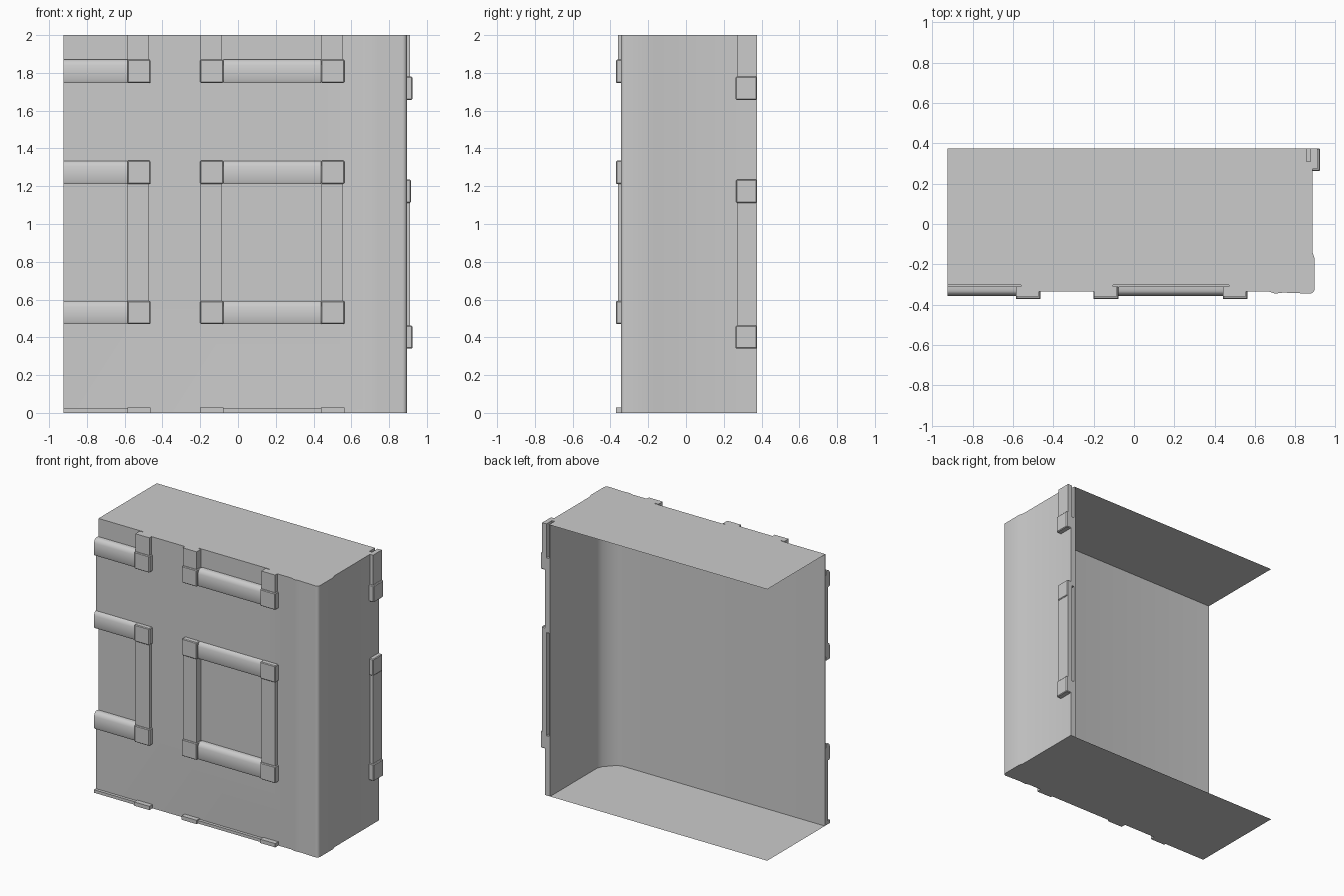
import bpy, bmesh, math

cube = bpy.data.objects.get("Cube")
if cube:
    bpy.data.objects.remove(cube, do_unlink=True)

stone = bpy.data.materials.new("grey_stone")
stone.use_nodes = True
GREY = (0.6, 0.6, 0.6, 1)
stone.diffuse_color = GREY
stone.node_tree.nodes["Principled BSDF"].inputs["Base Color"].default_value = GREY

X0, BACK, TOP = -0.925, 0.375, 2.0


def finish(name, bm):
    bmesh.ops.recalc_face_normals(bm, faces=bm.faces)
    mesh = bpy.data.meshes.new(name)
    bm.to_mesh(mesh)
    bm.free()
    mesh.materials.append(stone)
    obj = bpy.data.objects.new(name, mesh)
    bpy.context.collection.objects.link(obj)
    return obj


def box(name, x, y, z, bevel=0.0):
    bm = bmesh.new()
    bmesh.ops.create_cube(bm, size=1)
    for v in bm.verts:
        v.co = [r[0] + (c + 0.5) * (r[1] - r[0]) for c, r in zip(v.co, (x, y, z))]
    if bevel:
        bmesh.ops.bevel(bm, geom=bm.edges[:], offset=bevel, segments=1, affect='EDGES')
    return finish(name, bm)


def select(obj):
    bpy.ops.object.select_all(action='DESELECT')
    obj.select_set(True)
    bpy.context.view_layer.objects.active = obj


def sheet(points, z):
    bm = bmesh.new()
    bm.faces.new([bm.verts.new((x, y, z)) for x, y in points])
    return bm


# Wall plan: flat front, rounded corner pilaster, flat side
outer = [(X0, -0.335), (0.67, -0.335), (0.7, -0.345), (0.74, -0.34)]
outer += [(0.87 + 0.025 * math.sin(a), -0.32 - 0.025 * math.cos(a))
          for a in (math.radians(15 * i) for i in range(7))]
outer += [(0.895, -0.17), (0.885, -0.14), (0.885, BACK)]
inner = [(X0, -0.295), (0.72, -0.295), (0.76, -0.285), (0.83, -0.21),
         (0.845, -0.17), (0.845, BACK)]

bm = sheet(outer + inner[::-1], 0)
ext = bmesh.ops.extrude_face_region(bm, geom=bm.faces[:])
for v in ext["geom"]:
    if isinstance(v, bmesh.types.BMVert):
        v.co.z = TOP
wall = finish("wall", bm)

# Window recesses cut into the wall
FRONT_HOLES = [(-1.0, -0.56), (-0.105, 0.47)]
cutters = []
for x in FRONT_HOLES:
    for z in [(0.57, 1.24), (1.84, 2.1)]:
        cutters.append(box("recess_cutter", x, (-0.5, -0.303), z))
for z in [(0.44, 1.2), (1.75, 2.1)]:
    cutters.append(box("recess_cutter", (0.855, 0.876), (0.31, 0.5), z))
for cutter in cutters:
    cutter.hide_render = True
    mod = wall.modifiers.new("recess", 'BOOLEAN')
    mod.operation, mod.solver, mod.object = 'DIFFERENCE', 'EXACT', cutter
    select(wall)
    bpy.ops.object.modifier_apply(modifier=mod.name)
    bpy.data.objects.remove(cutter, do_unlink=True)
select(wall)
bpy.ops.object.shade_smooth_by_angle(angle=math.radians(35))

# Thin ceiling and floor sheets
for name, z in [("ceiling", TOP), ("floor", 0.0)]:
    finish(name, sheet(inner + [(X0, BACK)], z))

# Front window frames
BAR, BLOCK, EMBED = -0.357, -0.371, -0.31
W = 0.123


def rail(name, x, z):
    """Horizontal bar with a softly rounded front, along x."""
    bm = bmesh.new()
    h = z[1] - z[0]
    prof = [(EMBED, 0), (BAR + 0.006, 0), (BAR, 0.12), (BAR, 0.75),
            (BAR + 0.012, 0.95), (BAR + 0.025, 1), (EMBED, 1)]
    ends = [[bm.verts.new((px, y, z[0] + t * h)) for y, t in prof] for px in x]
    bm.faces.new(ends[0])
    bm.faces.new(ends[1])
    for i in range(len(prof)):
        j = (i + 1) % len(prof)
        bm.faces.new((ends[0][i], ends[0][j], ends[1][j], ends[1][i]))
    obj = finish(name, bm)
    select(obj)
    bpy.ops.object.shade_smooth_by_angle(angle=math.radians(50))


def front_frame(x, z, sill=True, head=True, open_left=False):
    jambs = [(x[1] - W, x[1])] + ([] if open_left else [(x[0], x[0] + W)])
    levels = ([(z[0], z[0] + W)] if sill else []) + ([(z[1] - W, z[1])] if head else [])
    for lv in levels:
        rail("window_rail", (x[0] if open_left else x[0] + W, x[1] - W), lv)
    for jx in jambs:
        box("window_jamb", (jx[0] + 0.002, jx[1] - 0.008), (-0.36, EMBED),
            (z[0] + 0.01 if sill else z[0], z[1] - 0.01 if head else z[1]))
        for lv in levels:
            box("window_corner_block", jx, (BLOCK, EMBED), lv, 0.005)


for x, opened in [((X0, -0.463), True), ((-0.2, 0.563), False)]:
    front_frame(x, (0.47, 1.335), open_left=opened)
    front_frame(x, (1.747, TOP), head=False, open_left=opened)
    # Top edge of the storey below
    right = x[1]
    box("lower_window_head", x, (-0.357, EMBED), (0, 0.022))
    for jx in [(right - W, right)] + ([] if opened else [(x[0], x[0] + W)]):
        box("lower_window_block", jx, (BLOCK, EMBED), (0, 0.028))

# Side window frames, cut off at the open back
for z0, z1, head in [(0.34, 1.235, True), (1.657, TOP, False)]:
    box("side_window_jamb", (0.877, 0.91), (0.272, BACK), (z0 + 0.01, z1 - 0.005 * head))
    box("side_window_sill_block", (0.877, 0.923), (0.263, BACK), (z0, z0 + W), 0.005)
    if head:
        box("side_window_head_block", (0.877, 0.916), (0.266, BACK), (z1 - W, z1), 0.005)
